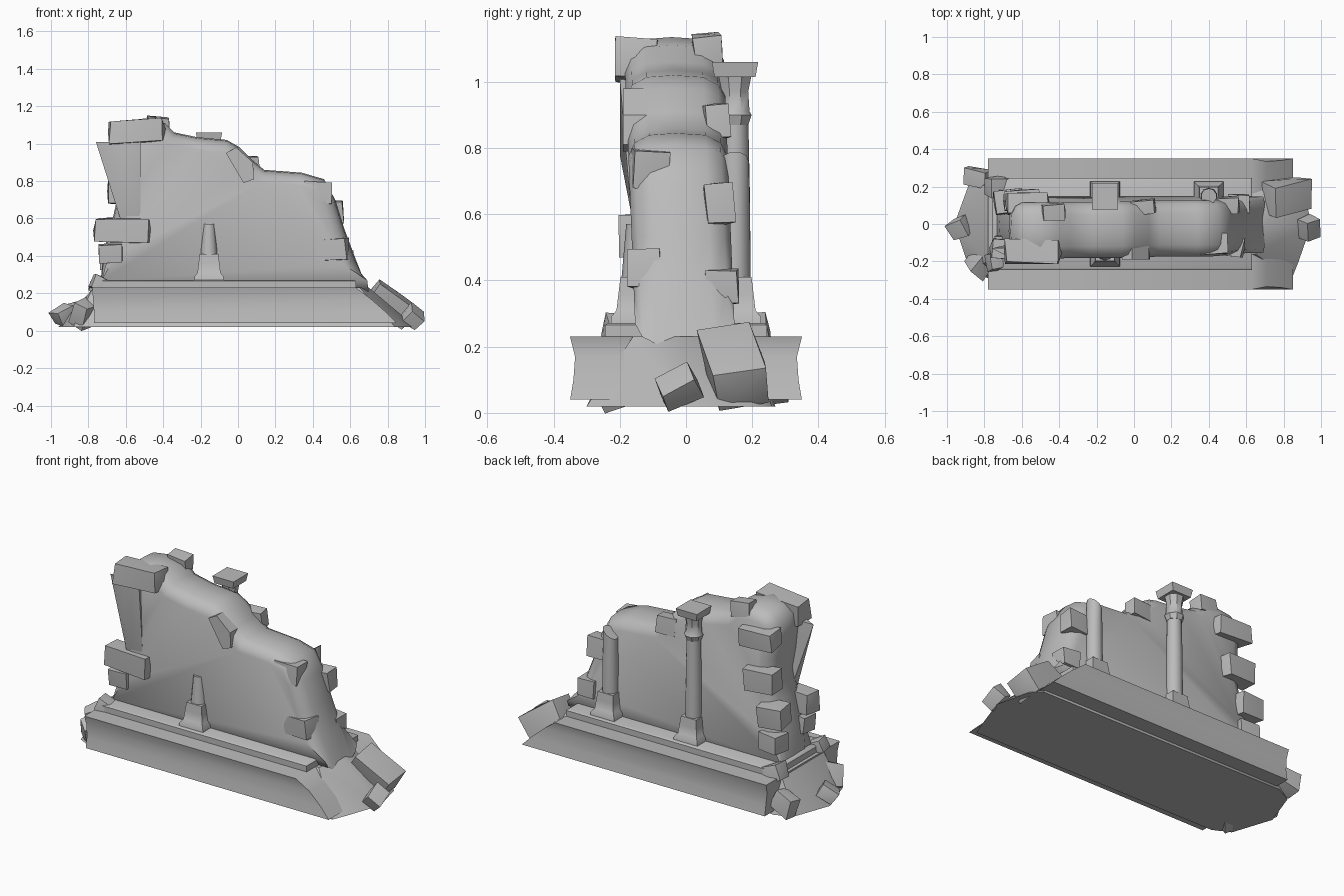
import bpy
import bmesh
import math
import random
from mathutils import Vector, Euler

random.seed(4)

default_cube = bpy.data.objects.get("Cube")
if default_cube:
    bpy.data.objects.remove(default_cube, do_unlink=True)

# One plain stone colour
stone_grey = bpy.data.materials.new("stone_grey")
stone_grey.use_nodes = True
colour = (0.5, 0.5, 0.5, 1)
stone_grey.diffuse_color = colour
stone_grey.node_tree.nodes["Principled BSDF"].inputs["Base Color"].default_value = colour


def finish(bm, name, angle=40):
    """Turn a bmesh into a named, shaded stone object."""
    bmesh.ops.recalc_face_normals(bm, faces=bm.faces[:])
    mesh = bpy.data.meshes.new(name)
    bm.to_mesh(mesh)
    bm.free()
    mesh.materials.append(stone_grey)
    obj = bpy.data.objects.new(name, mesh)
    bpy.context.collection.objects.link(obj)
    bpy.ops.object.select_all(action='DESELECT')
    obj.select_set(True)
    bpy.context.view_layer.objects.active = obj
    bpy.ops.object.shade_smooth_by_angle(angle=math.radians(angle))
    return obj


def loft(name, rings, angle=40):
    """Skin a stack of equal-length closed rings and cap both ends."""
    bm = bmesh.new()
    loops = [[bm.verts.new(p) for p in ring] for ring in rings]
    for low, high in zip(loops, loops[1:]):
        for i in range(len(low)):
            j = (i + 1) % len(low)
            bm.faces.new((low[i], low[j], high[j], high[i]))
    caps = [bm.faces.new(loops[0]), bm.faces.new(loops[-1])]
    bmesh.ops.triangulate(bm, faces=caps)
    return finish(bm, name, angle)


def hull(name, points, angle=40):
    bm = bmesh.new()
    for p in points:
        bm.verts.new(p)
    result = bmesh.ops.convex_hull(bm, input=bm.verts[:])
    loose = [v for v in bm.verts if not v.link_faces]
    bmesh.ops.delete(bm, geom=loose, context='VERTS')
    return finish(bm, name, angle)


def rectangle(x0, x1, y, z):
    return [(x0, -y, z), (x1, -y, z), (x1, y, z), (x0, y, z)]


def stone(name, centre, size, turn=(0, 0, 0), rough=0.1):
    """A roughly hewn block with uneven corners."""
    spin = Euler([math.radians(a) for a in turn]).to_matrix()
    points = []
    for sx in (-1, 1):
        for sy in (-1, 1):
            for sz in (-1, 1):
                corner = Vector((sx * size[0], sy * size[1], sz * size[2])) / 2
                for k in range(3):
                    corner[k] *= 1 - random.uniform(0, 2 * rough)
                points.append(Vector(centre) + spin @ corner)
    # bulging faces
    for k in range(3):
        for s in (-1, 1):
            p = Vector((0, 0, 0))
            p[k] = s * size[k] / 2
            points.append(Vector(centre) + spin @ p)
    return hull(name, points, 35)


# Base with hollowed sides and a sloping right end
loft("base", [
    rectangle(-0.77, 0.85, 0.35, 0.04),
    rectangle(-0.77, 0.79, 0.34, 0.10),
    rectangle(-0.775, 0.71, 0.335, 0.17),
    rectangle(-0.78, 0.63, 0.35, 0.23),
])

# Earth mound spilling out at both ends
hull("earth_mound", [
    (-0.78, -0.29, 0.02), (-0.88, -0.24, 0.02), (-0.96, 0, 0.02),
    (-0.88, 0.22, 0.02), (-0.78, 0.27, 0.02),
    (0.84, -0.3, 0.02), (0.88, -0.2, 0.02), (0.95, 0, 0.02),
    (0.9, 0.2, 0.02), (0.84, 0.26, 0.02),
    (-0.78, -0.2, 0.22), (-0.78, 0.2, 0.22),
    (0.65, -0.16, 0.23), (0.65, 0.16, 0.23), (0.7, 0, 0.23),
])

# Low step along the foot of the wall
loft("step", [
    rectangle(-0.76, 0.63, 0.245, 0.22),
    rectangle(-0.76, 0.63, 0.245, 0.265),
    rectangle(-0.75, 0.62, 0.235, 0.272),
])

# Ruined wall: outline swept through its thickness, rounded at the rim
outline = [Vector(p) for p in (
    (-0.74, 0.2), (0.7, 0.2), (0.63, 0.38), (0.57, 0.54), (0.52, 0.7),
    (0.46, 0.81), (0.34, 0.845), (0.14, 0.86), (0.08, 0.91), (0.01, 0.98),
    (-0.06, 1.02), (-0.22, 1.035), (-0.34, 1.06), (-0.39, 1.11),
    (-0.5, 1.135), (-0.6, 1.12), (-0.66, 1.07), (-0.67, 0.98),
    (-0.66, 0.85), (-0.64, 0.73), (-0.67, 0.6), (-0.72, 0.42))]


def wall_ring(y, inset):
    ring = []
    for i, p in enumerate(outline):
        along = (outline[(i + 1) % len(outline)] - outline[i - 1]).normalized()
        q = p + Vector((-along.y, along.x)) * inset
        ring.append((q.x, y - 0.04 * (q.y - 0.3), q.y))
    return ring


loft("ruined_wall", [wall_ring(y, inset) for y, inset in (
    (-0.155, 0.07), (-0.135, 0.03), (-0.09, 0.006), (-0.01, 0),
    (0.08, 0.006), (0.125, 0.03), (0.145, 0.07))], 50)

# Flaking slab on the front upper left
hull("wall_flake", [
    (-0.76, -0.13, 1.01), (-0.52, -0.2, 1.01), (-0.62, -0.2, 1.01),
    (-0.52, -0.12, 1.01), (-0.63, -0.165, 0.6), (-0.52, -0.165, 0.6),
    (-0.63, -0.1, 0.6), (-0.52, -0.1, 0.6), (-0.62, -0.2, 0.78)])

# Pointed stone on the front
hull("pointed_stone", [(x, y, z) for y in (-0.19, -0.1) for x, z in (
    (-0.065, 0.95), (-0.01, 0.98), (0.08, 0.9), (0.085, 0.81),
    (0.03, 0.79))])

# Blocks standing proud of the front face
front_blocks = [
    ((-0.54, -0.15, 1.065), (0.31, 0.13, 0.13)),
    ((-0.62, -0.14, 0.535), (0.31, 0.11, 0.13)),
    ((-0.68, -0.12, 0.415), (0.13, 0.12, 0.1)),
    ((0.42, -0.11, 0.735), (0.16, 0.11, 0.12)),
    ((0.455, -0.11, 0.43), (0.28, 0.11, 0.12)),
]
# Blocks standing proud of the back face
back_blocks = [
    ((-0.57, 0.11, 0.98), (0.24, 0.12, 0.11)),
    ((-0.43, 0.065, 1.095), (0.13, 0.09, 0.1)),
    ((-0.6, 0.13, 0.74), (0.2, 0.11, 0.13)),
    ((-0.67, 0.12, 0.54), (0.16, 0.13, 0.13)),
    ((-0.67, 0.12, 0.38), (0.13, 0.12, 0.11)),
    ((0.05, 0.09, 0.88), (0.13, 0.08, 0.11)),
    ((0.5, 0.1, 0.63), (0.13, 0.09, 0.13)),
    ((0.56, 0.11, 0.38), (0.12, 0.1, 0.11)),
]
for side, blocks in (("front", front_blocks), ("back", back_blocks)):
    for n, (centre, size) in enumerate(blocks, 1):
        turn = (random.uniform(-6, 6), random.uniform(-4, 4), random.uniform(-8, 8))
        stone(f"{side}_block_{n}", centre, size, turn, 0.07)

# Fallen rubble around both ends
rubble = [
    ((0.82, 0.15, 0.135), (0.27, 0.18, 0.16), (15, 35, 10)),
    ((0.935, -0.02, 0.075), (0.1, 0.12, 0.09), (30, 35, 20)),
    ((-0.935, -0.02, 0.085), (0.11, 0.11, 0.09), (10, -30, 25)),
    ((-0.82, -0.2, 0.09), (0.11, 0.15, 0.15), (15, 25, -30)),
    ((-0.84, 0.25, 0.1), (0.14, 0.1, 0.12), (10, -15, -10)),
    ((-0.74, 0.2, 0.24), (0.11, 0.11, 0.1), (10, 25, 5)),
    ((-0.74, -0.2, 0.25), (0.1, 0.1, 0.08), (0, 30, 10)),
]
for n, (centre, size, turn) in enumerate(rubble, 1):
    stone(f"rubble_{n}", centre, size, turn, 0.12)


def turned(name, x, y, sections, sides, tilt=0):
    """Stack of (z, half width) sections; four sides make a square part."""
    rings = []
    for z, half in sections:
        r = half / math.cos(math.pi / sides)
        lift = tilt if z == sections[-1][0] else 0
        ring = []
        for i in range(sides):
            a = 2 * math.pi * (i + 0.5) / sides
            c = math.cos(a)
            ring.append((x + r * c, y + r * math.sin(a), z + lift * c))
        rings.append(ring)
    return loft(name, rings)


# Columns: one whole at the back, one broken at the back, a stub at the front
foot = [(0.26, 0.08), (0.29, 0.078), (0.31, 0.062), (0.36, 0.056), (0.41, 0.05)]
columns = [
    ("whole_column", -0.155, 0.148, [(0.4, 0.045), (0.65, 0.043), (0.9, 0.038)], 0),
    ("broken_column", 0.4, 0.148, [(0.4, 0.045), (0.6, 0.043), (0.76, 0.04)], 0.03),
    ("column_stub", -0.155, -0.148, [(0.4, 0.045), (0.57, 0.031)], 0),
]
for name, x, y, shaft, tilt in columns:
    turned(name + "_foot", x, y, foot, 4)
    turned(name + "_shaft", x, y, shaft, 10, tilt)

# Capital on the whole column
turned("capital", -0.155, 0.148, [
    (0.87, 0.04), (0.9, 0.05), (0.91, 0.044), (0.97, 0.04), (1.02, 0.05)], 8)
turned("capital_slab", -0.155, 0.148, [(1.015, 0.062), (1.06, 0.07)], 4)
